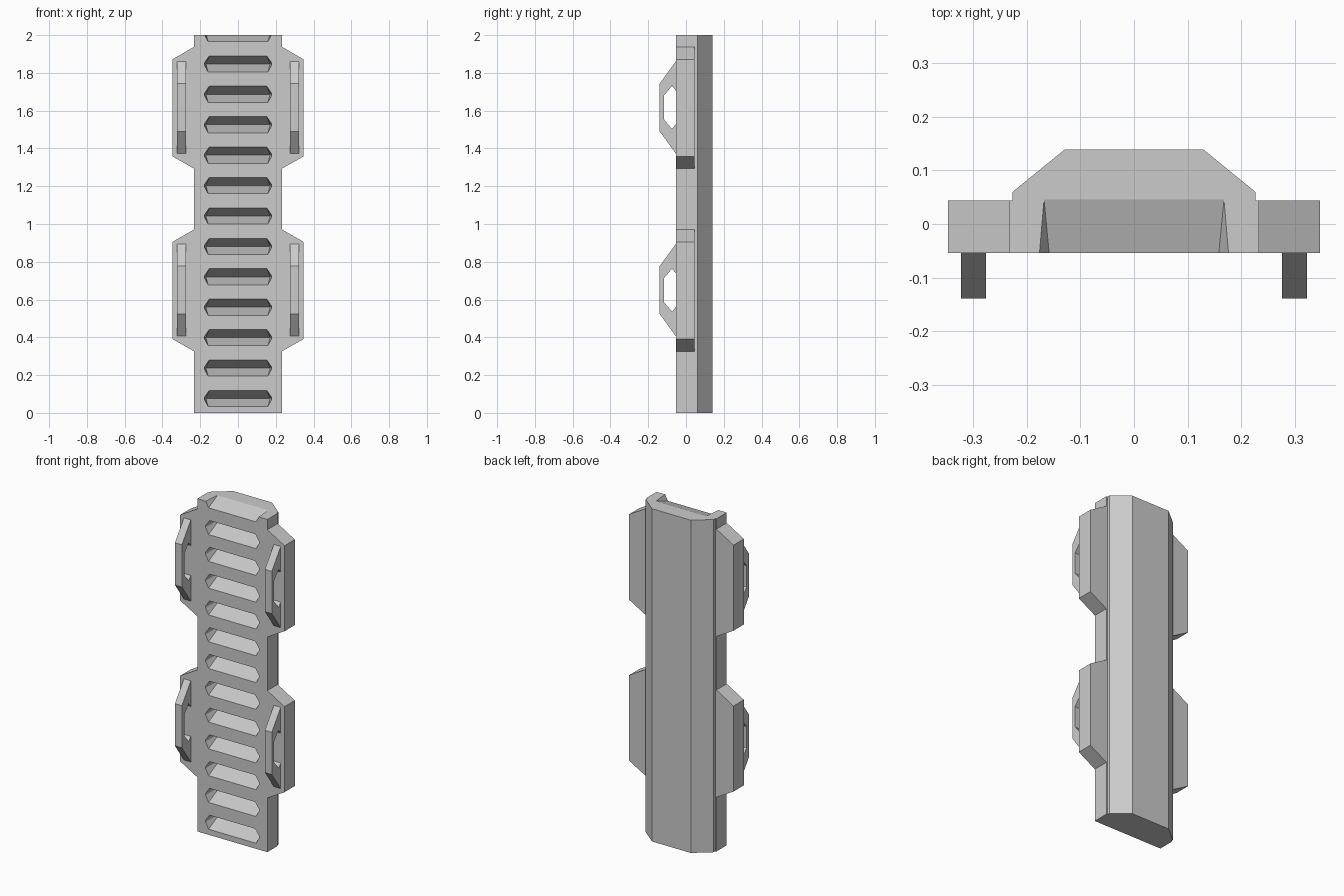
import bpy
import bmesh
from mathutils import Vector

cube = bpy.data.objects.get("Cube")
if cube:
    bpy.data.objects.remove(cube, do_unlink=True)

FRONT, SEAM, BACK = -0.054, 0.044, 0.139
WING_PITCH = 0.967
SLOT_PITCH = 0.161

grey = bpy.data.materials.new("plain grey")
grey.use_nodes = True
colour = (0.6, 0.6, 0.6, 1.0)
grey.diffuse_color = colour
grey.node_tree.nodes["Principled BSDF"].inputs["Base Color"].default_value = colour


def finish(bm, name):
    """Turn a bmesh into a linked, flat-shaded grey object."""
    bmesh.ops.recalc_face_normals(bm, faces=bm.faces)
    mesh = bpy.data.meshes.new(name)
    bm.to_mesh(mesh)
    bm.free()
    mesh.materials.append(grey)
    obj = bpy.data.objects.new(name, mesh)
    bpy.context.collection.objects.link(obj)
    return obj


def prism(name, points, offset):
    """Extrude a closed outline along an offset vector."""
    bm = bmesh.new()
    face = bm.faces.new([bm.verts.new(p) for p in points])
    result = bmesh.ops.extrude_face_region(bm, geom=[face])
    moved = [g for g in result["geom"] if isinstance(g, bmesh.types.BMVert)]
    bmesh.ops.translate(bm, verts=moved, vec=offset)
    return finish(bm, name)


# Front plate with two pairs of side wings, as one outline
side = [(0.233, 0.0)]
for i in range(2):
    base = i * WING_PITCH
    side += [(0.233, base + 0.326), (0.347, base + 0.391),
             (0.347, base + 0.905), (0.233, base + 0.971)]
side.append((0.233, 2.0))
outline = side + [(-x, z) for x, z in reversed(side)]
plate = prism("front_plate", [(x, FRONT, z) for x, z in outline],
              Vector((0, SEAM - FRONT, 0)))

# Chamfered back block
half = [(0.226, SEAM), (0.226, 0.06), (0.129, BACK)]
section = half + [(-x, y) for x, y in reversed(half)]
back = prism("back_block", [(x, y, 0) for x, y in section], Vector((0, 0, 2)))

# Row of tapered slots: hexagonal mouth narrowing to a horizontal crease
bm = bmesh.new()
mouth = [(0.152, 0.043), (0.178, 0.005), (0.178, -0.005), (0.158, -0.043)]
for i in range(13):
    mid = 0.0765 + i * SLOT_PITCH
    verts = []
    for s in (-1, 1):
        for y in (FRONT, FRONT - 0.05):
            verts += [bm.verts.new((s * x, y, mid + z)) for x, z in mouth]
        verts.append(bm.verts.new((s * 0.17, 0.07, mid)))
    bmesh.ops.convex_hull(bm, input=verts)
cutter = finish(bm, "slot_cutter")
cutter.hide_render = True

for part in (plate, back):
    mod = part.modifiers.new("slots", "BOOLEAN")
    mod.operation = "DIFFERENCE"
    mod.solver = "EXACT"
    mod.object = cutter
    graph = bpy.context.evaluated_depsgraph_get()
    cut_mesh = bpy.data.meshes.new_from_object(part.evaluated_get(graph))
    part.modifiers.clear()
    part.data = cut_mesh
bpy.data.objects.remove(cutter, do_unlink=True)

# Loop handles, one on each wing: mirrored top and bottom about the middle
outer = [(FRONT + 0.004, 0.247), (FRONT, 0.244), (-0.139, 0.127)]
inner = [(-0.116, 0.064), (-0.074, 0.114), (FRONT + 0.004, 0.085)]
loop = (outer + [(y, -z) for y, z in reversed(outer)]
        + [(y, -z) for y, z in reversed(inner)] + inner)
for level, base in (("lower", 0.0), ("upper", WING_PITCH)):
    for label, x in (("left", 0.276), ("right", -0.322)):
        prism(f"{level}_{label}_handle",
              [(x, y, base + 0.650 + z) for y, z in loop],
              Vector((0.046, 0, 0)))
